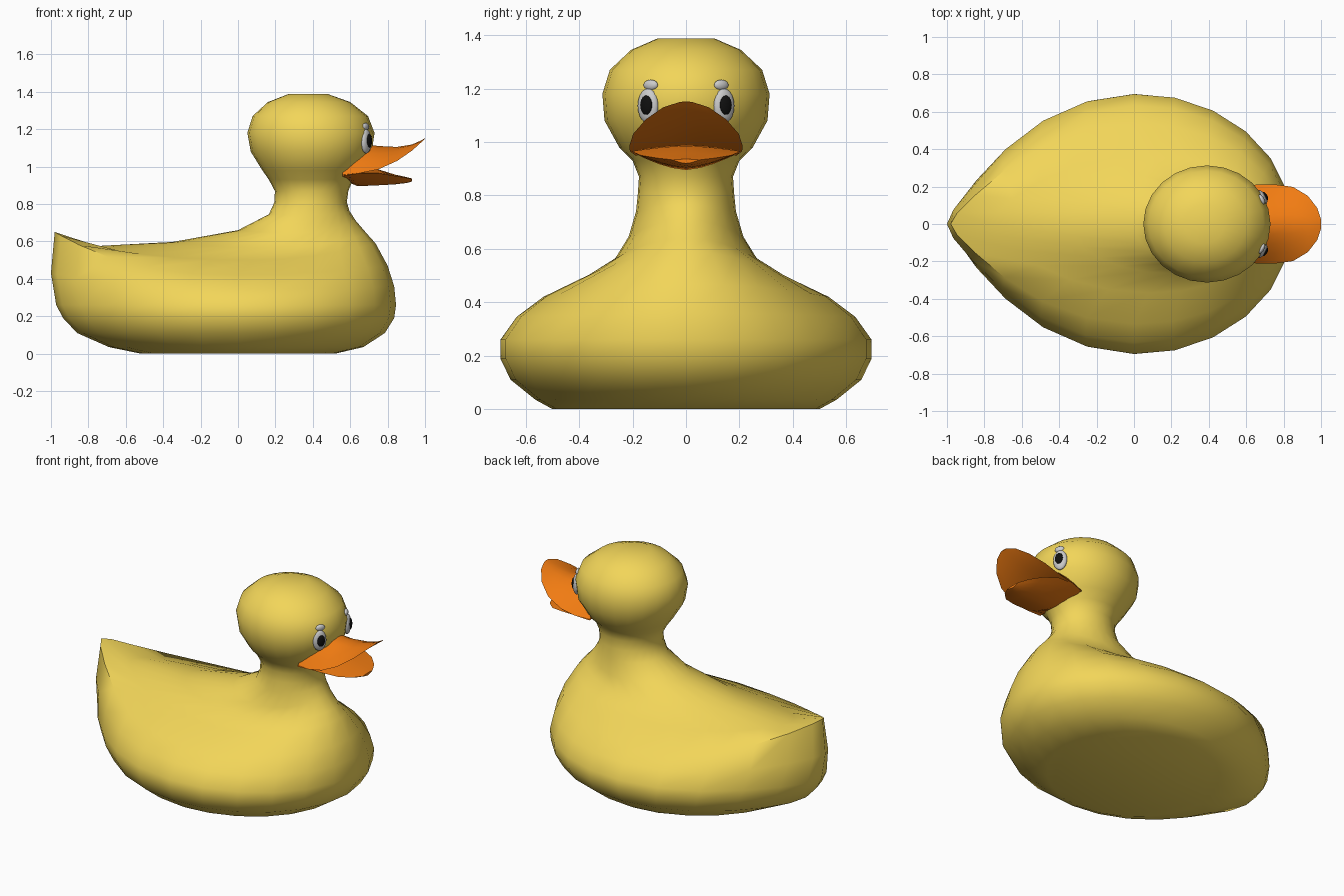
import bpy, bmesh
from math import sin, cos, pi, radians

if "Cube" in bpy.data.objects:
    bpy.data.objects.remove(bpy.data.objects["Cube"])


def material(name, rgb):
    m = bpy.data.materials.new(name)
    m.diffuse_color = (*rgb, 1)
    m.use_nodes = True
    m.node_tree.nodes["Principled BSDF"].inputs["Base Color"].default_value = m.diffuse_color
    return m


YELLOW = material("yellow", (0.89, 0.67, 0.10))
ORANGE = material("orange", (0.88, 0.20, 0.006))
WHITE = material("white", (0.75, 0.75, 0.78))
BLACK = material("black", (0.005, 0.005, 0.005))


def loft(name, rings, mat, angle):
    # skin closed rings of points and cap both ends
    bm = bmesh.new()
    loops = [[bm.verts.new(p) for p in ring] for ring in rings]
    n = len(loops[0])
    for a, b in zip(loops, loops[1:]):
        for i in range(n):
            j = (i + 1) % n
            bm.faces.new((a[i], a[j], b[j], b[i]))
    bm.faces.new(loops[0][::-1])
    bm.faces.new(loops[-1])
    bmesh.ops.recalc_face_normals(bm, faces=bm.faces)
    me = bpy.data.meshes.new(name)
    bm.to_mesh(me)
    bm.free()
    ob = bpy.data.objects.new(name, me)
    bpy.context.collection.objects.link(ob)
    me.materials.append(mat)
    bpy.ops.object.select_all(action='DESELECT')
    ob.select_set(True)
    bpy.context.view_layer.objects.active = ob
    bpy.ops.object.shade_smooth_by_angle(angle=radians(angle))
    return ob


def body_ring(xb, zb, xf, zf, cx, w, zs, pinch, n=24):
    # egg outline: back point, front point, widest x, half width, side height, tail pinch
    pts = []
    for k in range(n):
        t = 2 * pi * k / n
        u = cos(t)
        back = max(-u, 0)
        x = cx + u * (xf - cx if u > 0 else cx - xb)
        y = w * sin(t) * (1 - pinch * ((1 - u) / 2) ** 6)
        z = zs + ((zf - zs) * u * u if u > 0 else (zb - zs) * back ** 2.5)
        pts.append((x, y, z))
    return pts


# body, tail, neck and head in one skin
lower = [(0.0, -.52, .52, .50, .1), (.035, -.69, .67, .565, .2), (.11, -.86, .785, .66, .35),
         (.19, -.935, .835, .70, .45), (.26, -.972, .845, .70, .5)]
rings = [body_ring(xb, z, xf, z, 0, w, z, p) for z, xb, xf, w, p in lower]
rings += [body_ring(*r) for r in [
    (-1.0, .43, .835, .36, 0, .64, .345, .6),
    (-.98, .65, .80, .47, 0, .54, .42, .65),
    (-.76, .575, .735, .59, .08, .37, .50, .4),
    (-.35, .597, .69, .64, .2, .265, .565, .1),
    (0.0, .66, .63, .71, .33, .215, .645, 0),
    (.165, .745, .595, .765, .38, .187, .74, 0)]]
head = [(.81, .195, .582, .18), (.87, .197, .59, .176), (.93, .165, .615, .20),
        (.98, .13, .65, .25), (1.08, .068, .715, .305), (1.18, .05, .73, .313),
        (1.27, .078, .695, .285), (1.345, .16, .60, .205), (1.388, .27, .48, .105)]
rings += [body_ring(xb, z, xf, z, (xb + xf) / 2, w, z, 0) for z, xb, xf, w in head]
loft("body", rings, YELLOW, 60)


def bill_ring(x, w, edge, top, under, n=8):
    # arched sheet section: top arc out, under arc back
    f = [-1 + 2 * i / n for i in range(n + 1)]
    upper = [(x, w * s, edge + (top - edge) * (1 - abs(s) ** 1.6)) for s in f]
    return upper + [(x, w * s, edge + (under - edge) * (1 - abs(s) ** 1.6)) for s in f[-2:0:-1]]


# open bill: upper and lower halves
loft("upper_bill", [bill_ring(*r) for r in [
    (.56, .19, .95, 1.12, .955), (.65, .21, .965, 1.125, .98), (.75, .212, .985, 1.11, 1.005),
    (.85, .198, 1.03, 1.105, 1.045), (.93, .15, 1.085, 1.118, 1.09),
    (.98, .085, 1.13, 1.14, 1.131), (1.0, .025, 1.149, 1.152, 1.148)]], ORANGE, 40)
loft("lower_bill", [bill_ring(*r) for r in [
    (.56, .19, .955, .965, .93), (.64, .207, .965, .99, .895), (.75, .205, .965, .985, .90),
    (.84, .17, .95, .957, .905), (.90, .11, .94, .944, .912),
    (.93, .05, .933, .936, .92)]], ORANGE, 40)


def bead(name, loc, size, turn, mat):
    bpy.ops.mesh.primitive_uv_sphere_add(segments=16, ring_count=10, radius=1, location=loc)
    ob = bpy.context.object
    ob.name = name
    ob.scale = size
    ob.rotation_euler[2] = turn
    ob.data.materials.append(mat)
    bpy.ops.object.shade_smooth()


# eyes, pupils and brow highlights on both sides
for side, label in ((1, "left"), (-1, "right")):
    turn = radians(29) * side
    bead(label + "_eye", (.685, side * .142, 1.135), (.022, .043, .065), turn, WHITE)
    bead(label + "_pupil", (.701, side * .149, 1.138), (.012, .025, .036), turn, BLACK)
    bead(label + "_brow", (.682, side * .132, 1.213), (.014, .03, .02), turn, WHITE)
